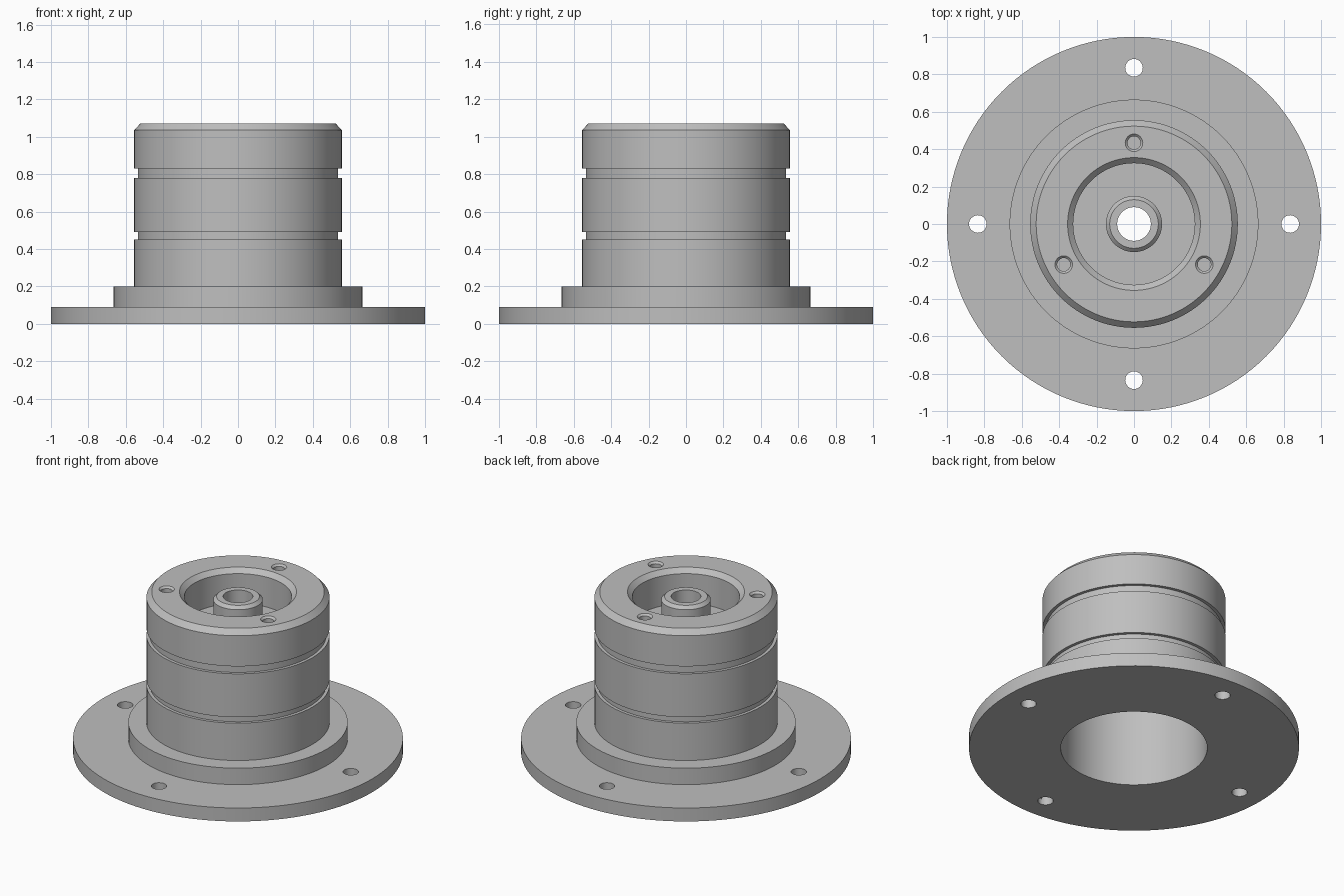
import bpy
import bmesh
from math import cos, sin, radians, pi

cube = bpy.data.objects.get("Cube")
if cube:
    bpy.data.objects.remove(cube)

SEGMENTS = 128

metal = bpy.data.materials.new("plain grey metal")
metal.use_nodes = True
grey = (0.52, 0.52, 0.52, 1)
metal.diffuse_color = grey
metal.node_tree.nodes["Principled BSDF"].inputs["Base Color"].default_value = grey


def lathe(name, profile, segments, centre=(0, 0)):
    """Spin a closed (radius, height) profile round a vertical axis."""
    bm = bmesh.new()
    rings = []
    for r, z in profile:
        if r == 0:
            rings.append([bm.verts.new((0, 0, z))] * segments)
        else:
            rings.append([bm.verts.new((r * cos(2 * pi * i / segments),
                                        r * sin(2 * pi * i / segments), z))
                          for i in range(segments)])
    for a, b in zip(rings, rings[1:] + rings[:1]):
        if a[0] is a[1] and b[0] is b[1]:
            continue
        for i in range(segments):
            j = (i + 1) % segments
            bm.faces.new(dict.fromkeys((a[i], a[j], b[j], b[i])))
    bmesh.ops.recalc_face_normals(bm, faces=bm.faces)
    mesh = bpy.data.meshes.new(name)
    bm.to_mesh(mesh)
    bm.free()
    mesh.materials.append(metal)
    obj = bpy.data.objects.new(name, mesh)
    obj.location = (*centre, 0)
    bpy.context.collection.objects.link(obj)
    return obj


# Stepped outside: flange, collar, then a sleeve with two grooves
outside = [(1, 0), (1, 0.09), (0.665, 0.09), (0.665, 0.2), (0.555, 0.2)]
for low, high in ((0.45, 0.49), (0.78, 0.83)):
    outside += [(0.555, low), (0.535, low), (0.535, high), (0.555, high)]
outside += [(0.555, 1.035), (0.523, 1.07)]

# Top pocket with a central boss, then the through hole and the lower bore
inside = [(0.355, 1.07), (0.325, 1.04), (0.325, 0.84),
          (0.15, 0.84), (0.15, 1.02), (0.13, 1.04), (0.09, 1.04),
          (0.09, 0.72), (0.444, 0.72), (0.444, 0)]

body = lathe("flanged_housing", outside + inside, SEGMENTS)

# Cutters for the flange bolt holes and the countersunk blind screw holes
bolt_hole = [(0, -0.1), (0.047, -0.1), (0.047, 0.15), (0, 0.15)]
screw_hole = [(0, 0.87), (0.035, 0.87), (0.035, 1.058),
              (0.047, 1.07), (0.047, 1.1), (0, 1.1)]
cutters = []
for name, profile, radius, angles in (
        ("bolt_hole_cutter", bolt_hole, 0.835, (0, 90, 180, 270)),
        ("screw_hole_cutter", screw_hole, 0.434, (90, 210, 330))):
    for angle in angles:
        a = radians(angle)
        cutter = lathe(name, profile, 32, (radius * cos(a), radius * sin(a)))
        cutter.hide_render = True
        cutters.append(cutter)

bpy.context.view_layer.objects.active = body
for cutter in cutters:
    cut = body.modifiers.new("hole", "BOOLEAN")
    cut.operation = "DIFFERENCE"
    cut.solver = "EXACT"
    cut.object = cutter
    bpy.ops.object.modifier_apply(modifier=cut.name)
    bpy.data.objects.remove(cutter)

# Smooth curved walls with crisp edges
bpy.ops.object.select_all(action="DESELECT")
body.select_set(True)
bpy.ops.object.shade_smooth_by_angle(angle=radians(30))
